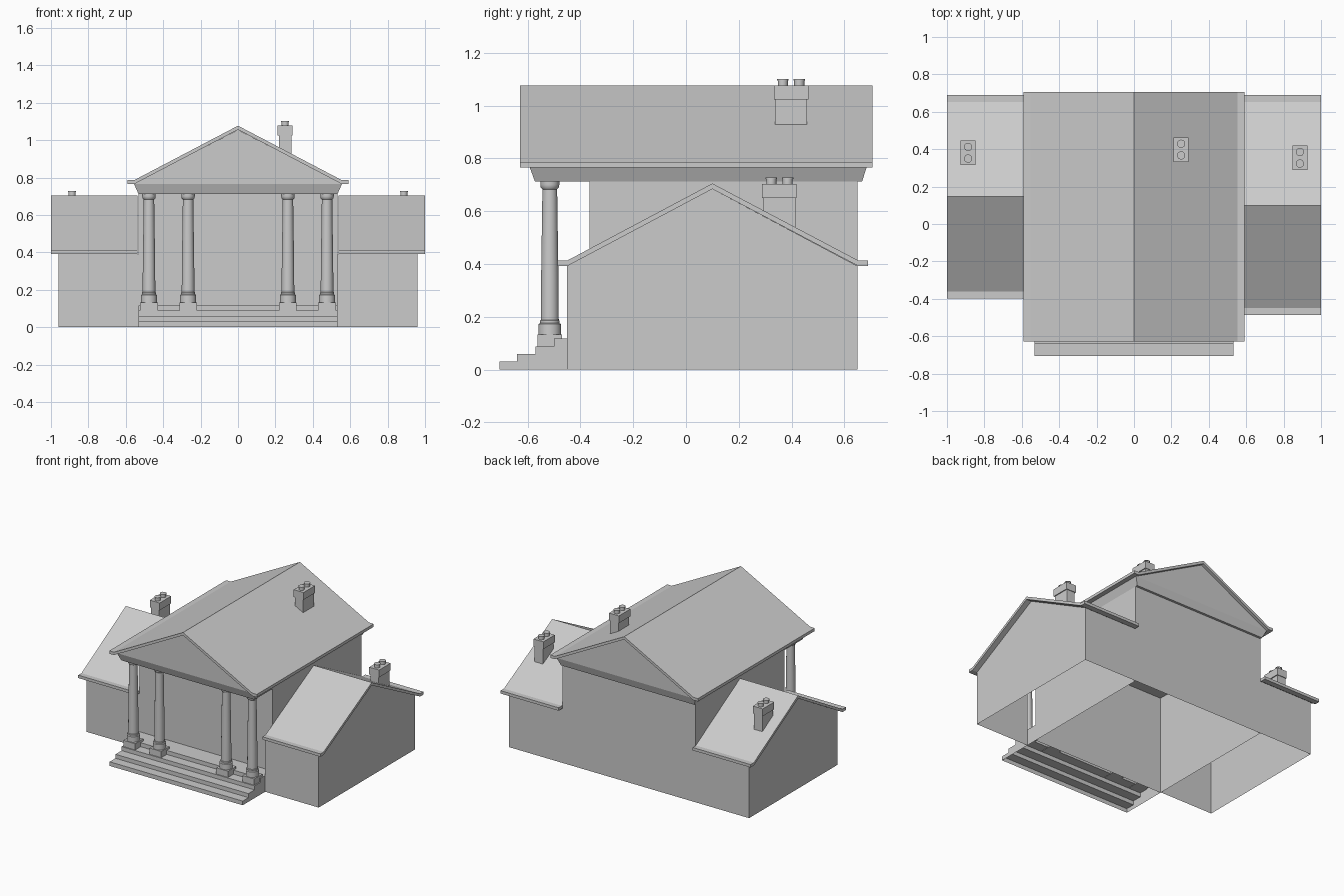
import bpy, bmesh, math

cube = bpy.data.objects.get("Cube")
if cube:
    bpy.data.objects.remove(cube, do_unlink=True)

stone = bpy.data.materials.new("pale grey stone")
stone.use_nodes = True
GREY = (0.6, 0.6, 0.6, 1)
stone.diffuse_color = GREY
stone.node_tree.nodes["Principled BSDF"].inputs["Base Color"].default_value = GREY


def finish(name, bm):
    bmesh.ops.recalc_face_normals(bm, faces=bm.faces)
    mesh = bpy.data.meshes.new(name)
    bm.to_mesh(mesh)
    bm.free()
    mesh.materials.append(stone)
    obj = bpy.data.objects.new(name, mesh)
    bpy.context.collection.objects.link(obj)
    return obj


def prism(name, profile, axis, start, end, skip=(), caps=(True, True)):
    """Extrude a profile along x or y, leaving out the sides listed in skip."""
    bm = bmesh.new()
    rings = []
    for t in (start, end):
        rings.append([bm.verts.new((t, a, z) if axis == "x" else (a, t, z)) for a, z in profile])
    n = len(profile)
    for i in range(n):
        if i not in skip:
            j = (i + 1) % n
            bm.faces.new((rings[0][i], rings[0][j], rings[1][j], rings[1][i]))
    for ring, keep in zip(rings, caps):
        if keep:
            bm.faces.new(ring)
    return finish(name, bm)


def frustum(name, low, high, z0, z1, skip=()):
    """Box between two rectangles (x0, x1, y0, y1)."""
    bm = bmesh.new()
    rings = []
    for (x0, x1, y0, y1), z in ((low, z0), (high, z1)):
        rings.append([bm.verts.new((x, y, z)) for x, y in ((x0, y0), (x1, y0), (x1, y1), (x0, y1))])
    for i in range(4):
        j = (i + 1) % 4
        bm.faces.new((rings[0][i], rings[0][j], rings[1][j], rings[1][i]))
    for label, ring in zip(("bottom", "top"), rings):
        if label not in skip:
            bm.faces.new(ring)
    return finish(name, bm)


def box(name, x, y, wx, wy, z0, z1, skip=()):
    rect = (x - wx / 2, x + wx / 2, y - wy / 2, y + wy / 2)
    return frustum(name, rect, rect, z0, z1, skip)


def turned(name, profile, x, y, segments=24):
    """Lathe a (radius, z) profile."""
    bm = bmesh.new()
    rings = []
    for r, z in profile:
        angles = [math.tau * k / segments for k in range(segments)]
        rings.append([bm.verts.new((x + r * math.cos(a), y + r * math.sin(a), z)) for a in angles])
    for lower, upper in zip(rings, rings[1:]):
        for k in range(segments):
            m = (k + 1) % segments
            bm.faces.new((lower[k], lower[m], upper[m], upper[k]))
    bm.faces.new(rings[0])
    bm.faces.new(rings[-1])
    obj = finish(name, bm)
    bpy.ops.object.select_all(action="DESELECT")
    obj.select_set(True)
    bpy.context.view_layer.objects.active = obj
    bpy.ops.object.shade_smooth_by_angle(angle=math.radians(35))


def roof(name, axis, lo, hi, ridge, eave, top, start, end):
    """Thin gabled slab with small flat eaves."""
    t, lip = 0.021, 0.037
    profile = [(lo, eave), (lo, eave + t), (lo + lip, eave + t), (ridge, top),
               (hi - lip, eave + t), (hi, eave + t), (hi, eave),
               (hi - lip, eave), (ridge, top - t), (lo + lip, eave)]
    prism(name, profile, axis, start, end)


def chimney(prefix, x, y, base, top):
    box(prefix + "_chimney_stack", x, y, 0.066, 0.122, base, top)
    box(prefix + "_chimney_cap", x, y, 0.079, 0.131, top, top + 0.053)
    rim = top + 0.077
    for k, dy in enumerate((-0.031, 0.031)):
        pot = [(0.019, top + 0.05), (0.019, rim - 0.005), (0.022, rim - 0.005), (0.022, rim)]
        turned(f"{prefix}_chimney_pot_{k + 1}", pot, x, y + dy, 16)


# Main hall walls, cornice, gables and roof
BACK, FRONT = 0.65, -0.365
HALF = 0.532
box("main_walls", 0, (BACK + FRONT) / 2, 2 * HALF, BACK - FRONT, 0, 0.712, ("bottom", "top"))
frustum("cornice", (-HALF, HALF, -0.572, 0.667), (-0.556, 0.556, -0.592, 0.684), 0.712, 0.766, ("top",))
prism("main_gables", [(-0.556, 0.766), (0, 1.055), (0.556, 0.766)], "y", -0.592, 0.684, skip=(0, 1, 2))
roof("main_roof", "y", -0.59, 0.59, 0, 0.766, 1.077, -0.628, 0.707)
chimney("main", 0.252, 0.398, 0.92, 1.024)

# Side wings: open towards the hall, with a gable at the outer end
for side, sign, front, ridge, chimney_y in (("left", 1, -0.45, 0.1, 0.354), ("right", -1, -0.36, 0.147, 0.381)):
    walls = [(front, 0), (front, 0.392), (ridge, 0.684), (BACK, 0.392), (BACK, 0)]
    prism(side + "_wing_walls", walls, "x", sign * HALF, sign * 0.96, skip=(1, 2, 4), caps=(False, True))
    roof(side + "_wing_roof", "x", front - 0.037, BACK + 0.04, ridge, 0.392, 0.705, sign * 0.536, sign)
    chimney(side + "_wing", sign * 0.887, chimney_y, 0.53, 0.65)

# Front steps, open underneath
steps = [(-0.706, 0)]
for y, z in ((-0.706, 0.03), (-0.64, 0.059), (-0.57, 0.088), (-0.5, 0.117)):
    steps += [(y, steps[-1][1]), (y, z)] if len(steps) > 1 else [(y, z)]
steps += [(FRONT, 0.117), (FRONT, 0)]
prism("front_steps", steps, "x", -HALF, HALF, skip=(len(steps) - 2, len(steps) - 1))

# Portico columns on square plinths
COLUMN = [(0.043, 0.13), (0.043, 0.172), (0.037, 0.176), (0.037, 0.186), (0.034, 0.188),
          (0.033, 0.33), (0.028, 0.675), (0.028, 0.683), (0.034, 0.689), (0.036, 0.7), (0.036, 0.713)]
for k, x in enumerate((-0.476, -0.267, 0.267, 0.476)):
    box(f"column_plinth_{k + 1}", x, -0.516, 0.094, 0.094, 0.086, 0.133)
    turned(f"column_{k + 1}", COLUMN, x, -0.516)
